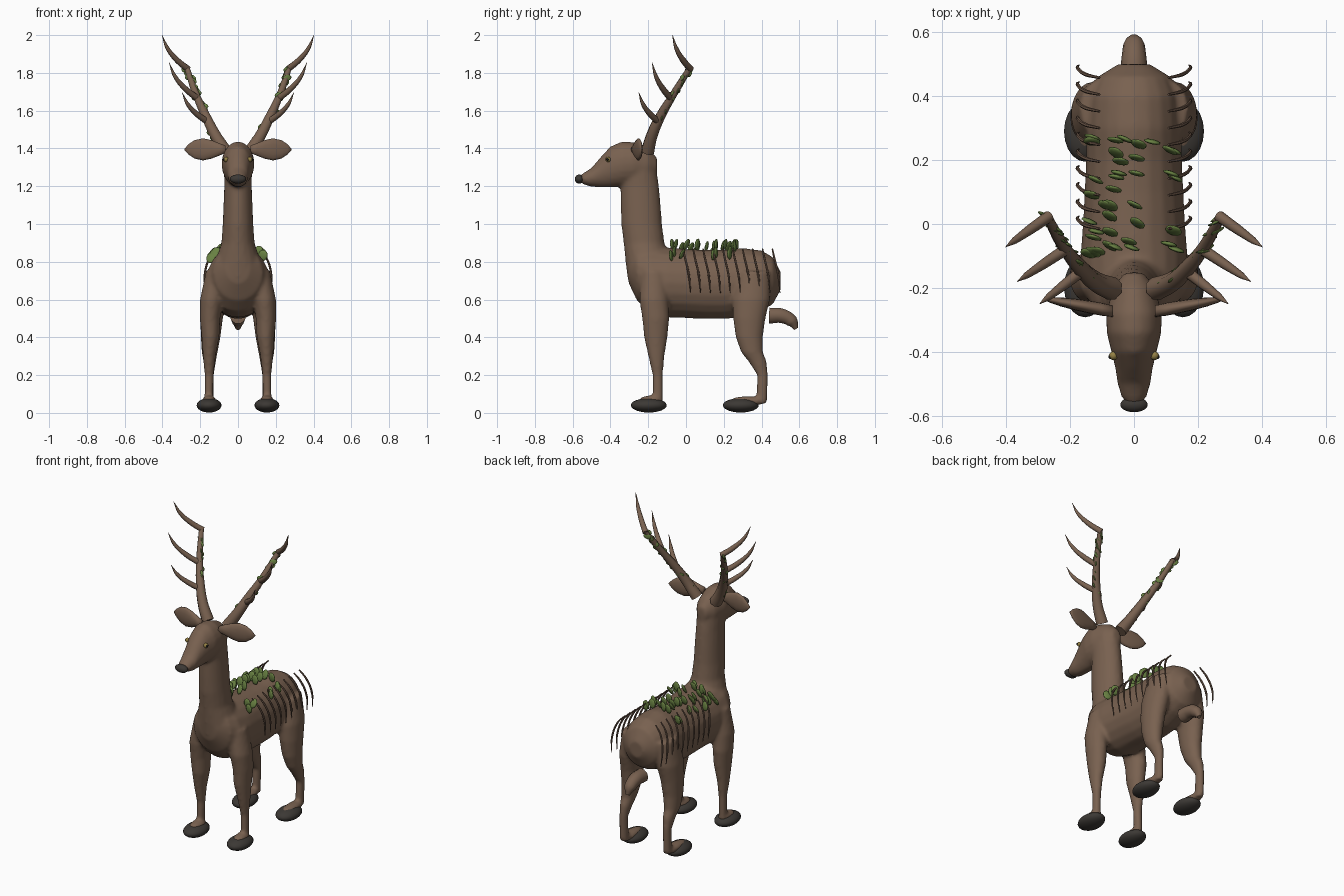
import bpy, bmesh, math, random
from mathutils import Vector, Matrix, Euler

if "Cube" in bpy.data.objects:
    bpy.data.objects.remove(bpy.data.objects["Cube"])

random.seed(4)


def material(name, rgb):
    m = bpy.data.materials.new(name)
    m.diffuse_color = (*rgb, 1)
    m.use_nodes = True
    m.node_tree.nodes["Principled BSDF"].inputs["Base Color"].default_value = m.diffuse_color
    return m


FUR = material("brown_fur", (0.19, 0.12, 0.08))
STRAND = material("dark_strand", (0.145, 0.09, 0.062))
HOOF = material("dark_hoof", (0.045, 0.04, 0.035))
LEAF = material("leaf_green", (0.14, 0.22, 0.055))
GOLD = material("eye_gold", (0.3, 0.22, 0.06))
BLACK = material("pupil_black", (0.01, 0.01, 0.01))


def finish(bm, name, mat):
    bmesh.ops.recalc_face_normals(bm, faces=bm.faces)
    for f in bm.faces:
        f.smooth = True
    me = bpy.data.meshes.new(name)
    bm.to_mesh(me)
    bm.free()
    me.materials.append(mat)
    ob = bpy.data.objects.new(name, me)
    bpy.context.collection.objects.link(ob)
    return ob


def loft(bm, sections, axis, n=20):
    """Skin ellipses (centre, r1, r2) lying across the given axis, capped."""
    u, v = [Vector(e) for i, e in enumerate(((1, 0, 0), (0, 1, 0), (0, 0, 1))) if i != axis]
    rings = []
    for c, r1, r2 in sections:
        rings.append([bm.verts.new(Vector(c) + u * r1 * math.cos(a) + v * r2 * math.sin(a))
                      for a in (2 * math.pi * k / n for k in range(n))])
    faces = [bm.faces.new(rings[0]), bm.faces.new(rings[-1])]
    for a, b in zip(rings, rings[1:]):
        for k in range(n):
            faces.append(bm.faces.new((a[k], a[(k + 1) % n], b[(k + 1) % n], b[k])))
    bmesh.ops.recalc_face_normals(bm, faces=faces)


def ball(bm, centre, radii, rot=(0, 0, 0), seg=20, rings=12):
    m = Matrix.Translation(centre) @ Euler(rot).to_matrix().to_4x4() @ Matrix.Diagonal((*radii, 1))
    bmesh.ops.create_uvsphere(bm, u_segments=seg, v_segments=rings, radius=1, matrix=m)


def tube(name, paths, mat, res=2):
    """Tapered round tubes; each path is a list of (x, y, z, radius)."""
    cu = bpy.data.curves.new(name, 'CURVE')
    cu.dimensions = '3D'
    cu.bevel_depth = 1
    cu.bevel_resolution = res
    cu.resolution_u = 6
    cu.use_fill_caps = True
    for path in paths:
        sp = cu.splines.new('BEZIER')
        sp.bezier_points.add(len(path) - 1)
        for p, (x, y, z, r) in zip(sp.bezier_points, path):
            p.co, p.radius = (x, y, z), r
            p.handle_left_type = p.handle_right_type = 'AUTO'
    cu.materials.append(mat)
    ob = bpy.data.objects.new(name, cu)
    bpy.context.collection.objects.link(ob)
    bpy.ops.object.select_all(action='DESELECT')
    ob.select_set(True)
    bpy.context.view_layer.objects.active = ob
    bpy.ops.object.convert(target='MESH')
    bpy.ops.object.shade_smooth_by_angle(angle=math.radians(50))


# Torso, neck, head and legs, fused into one smooth skin
bm = bmesh.new()
torso = [(-.305, .77, .06, .08), (-.26, .74, .13, .145), (-.2, .71, .163, .175), (-.1, .69, .168, .185),
         (0, .685, .16, .183), (.1, .68, .155, .183), (.2, .68, .15, .183), (.3, .69, .15, .183),
         (.4, .70, .142, .16), (.46, .70, .115, .125), (.5, .70, .05, .05)]
loft(bm, [((0, y, z), rx, rz) for y, z, rx, rz in torso], 1)
neck = [(.72, -.2, .13, .11), (.8, -.2, .12, .12), (.9, -.222, .088, .108), (1.0, -.235, .081, .108),
        (1.1, -.24, .077, .106), (1.2, -.245, .073, .102), (1.32, -.26, .075, .1)]
loft(bm, [((0, y, z), rx, ry) for z, y, rx, ry in neck], 2)
head = [(-.152, 1.31, .03, .04), (-.2, 1.31, .067, .092), (-.28, 1.32, .087, .114), (-.34, 1.317, .086, .12),
        (-.4, 1.302, .071, .109), (-.45, 1.275, .059, .082), (-.5, 1.247, .052, .05),
        (-.54, 1.24, .04, .032), (-.565, 1.24, .02, .015)]
loft(bm, [((0, y, z), rx, rz) for y, z, rx, rz in head], 1)
front_leg = [(.75, .11, -.17, .06, .07), (.6, .14, -.17, .061, .077), (.5, .148, -.16, .054, .072),
             (.4, .146, -.16, .047, .062), (.3, .152, -.157, .034, .043), (.2, .153, -.15, .024, .027),
             (.06, .155, -.15, .023, .028)]
hind_leg = [(.75, .10, .36, .07, .09), (.6, .13, .345, .067, .1), (.5, .14, .335, .06, .086),
            (.4, .145, .335, .052, .072), (.32, .15, .35, .042, .058), (.27, .15, .38, .033, .048),
            (.2, .152, .405, .024, .028), (.05, .152, .40, .024, .03)]
for s in (-1, 1):
    for leg in (front_leg, hind_leg):
        loft(bm, [((s * x, y, z), rx, ry) for z, x, y, rx, ry in leg], 2)
    ball(bm, (s * .153, -.185, .066), (.038, .066, .026))
    ball(bm, (s * .153, .325, .062), (.038, .098, .026))
body = finish(bm, "body_skin", FUR)
rm = body.modifiers.new("fuse", 'REMESH')
rm.mode, rm.voxel_size, rm.use_smooth_shade = 'VOXEL', .01, True
sm = body.modifiers.new("soften", 'SMOOTH')
sm.factor, sm.iterations = .5, 7

# Hooves
bm = bmesh.new()
for s in (-1, 1):
    for y in (-.197, .29):
        ball(bm, (s * .153, y, .04), (.066, .095, .038))
finish(bm, "hooves", HOOF)

# Nose and pupils
bm = bmesh.new()
ball(bm, (0, -.565, 1.238), (.043, .024, .024))
finish(bm, "nose", HOOF)
bm, pupils = bmesh.new(), bmesh.new()
for s in (-1, 1):
    ball(bm, (s * .064, -.412, 1.342), (.014, .014, .014), seg=12, rings=8)
    ball(pupils, (s * .073, -.415, 1.342), (.007, .008, .008), seg=10, rings=6)
finish(bm, "eyes", GOLD)
finish(pupils, "pupils", BLACK)

# Ears
bm = bmesh.new()
ear = [(.065, .02, .018), (.10, .034, .02), (.14, .05, .02), (.185, .06, .018),
       (.23, .05, .014), (.262, .028, .009), (.283, .004, .003)]
for s in (-1, 1):
    loft(bm, [((s * x, -.285 + x * .18, 1.395), ry, rz) for x, rz, ry in ear], 0, 14)
finish(bm, "ears", FUR)

# Tail
tube("tail", [[(0, .44, .515, .044), (0, .51, .513, .04), (0, .56, .485, .034), (0, .583, .445, .012)]], FUR, 3)

# Antlers: a main beam and three upswept tines on each side
BEAM = [(.068, -.203, 1.385, .037), (.12, -.18, 1.47, .031), (.17, -.135, 1.57, .026),
        (.22, -.07, 1.68, .02), (.27, .02, 1.825, .015)]
TINES = [((.16, -.145, 1.54), (.295, -.25, 1.695)), ((.215, -.08, 1.665), (.365, -.18, 1.855)),
         ((.265, .025, 1.82), (.402, -.072, 2.0))]
paths = []
for s in (-1, 1):
    paths.append([(s * x, y, z, r) for x, y, z, r in BEAM])
    for a, b in TINES:
        mix = lambda t, h: [a[i] + (b[i] - a[i]) * (h if i == 2 else t) for i in range(3)]
        path = [(*mix(0, 0), .018), (*mix(.4, .25), .016), (*mix(.78, .6), .011), (*mix(1, 1), .001)]
        paths.append([(s * x, y, z, r) for x, y, z, r in path])
tube("antlers", paths, FUR)

# Curved hair strands along the flanks
paths = []
for s in (-1, 1):
    for k in range(10):
        y = .005 + k * .0525
        paths.append([(s * .108, y - .02, .868, .004), (s * .15, y - .01, .82, .006),
                      (s * .176, y + .01, .73, .006), (s * .172, y + .02, .635, .002)])
tube("flank_strands", paths, STRAND, 1)

# Leaves on the back, standing crosswise
bm = bmesh.new()
for k in range(38):
    x, y = random.uniform(-.145, .145), random.uniform(-.11, .3)
    z = .69 + .185 * math.sqrt(1 - (x / .18) ** 2) + .018
    ball(bm, (x, y, z), (.027, .008, .03),
         (random.uniform(-.5, .1), random.uniform(-.3, .3), random.uniform(-.5, -.2)), 10, 6)
finish(bm, "back_leaves", LEAF)

# Leaves hanging on the antler beams
bm = bmesh.new()
for s in (-1, 1):
    for k in range(26):
        t = .7 + 3.3 * k / 25
        i = min(int(t), 3)
        p = Vector(BEAM[i][:3]).lerp(Vector(BEAM[i + 1][:3]), t - i)
        p += Vector([random.uniform(-.013, .013) for _ in range(3)])
        ball(bm, (s * p.x, p.y, p.z), (.025, .005, .016),
             (random.uniform(-.5, .2), s * random.uniform(-.6, 0), s * random.uniform(.1, .6)), 10, 6)
finish(bm, "antler_leaves", LEAF)
